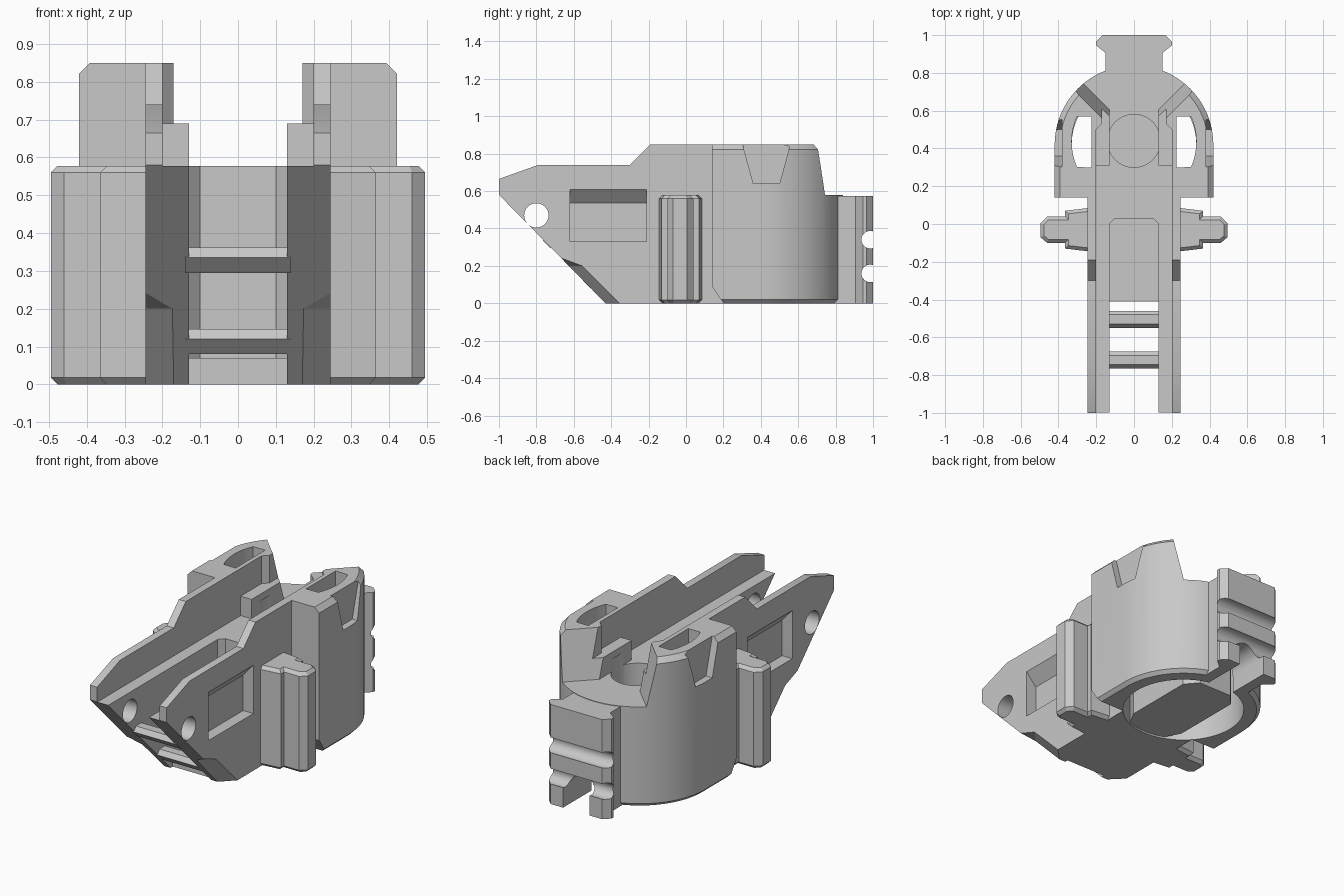
import bpy, bmesh, math
from mathutils import Vector

old = bpy.data.objects.get("Cube")
if old:
    bpy.data.objects.remove(old)

grey = bpy.data.materials.new("plain_grey")
grey.use_nodes = True
GREY = (0.58, 0.58, 0.58, 1)
grey.diffuse_color = GREY
grey.node_tree.nodes["Principled BSDF"].inputs["Base Color"].default_value = GREY


def finish(name, bm):
    bmesh.ops.recalc_face_normals(bm, faces=bm.faces)
    if bm.calc_volume(signed=True) < 0:
        bmesh.ops.reverse_faces(bm, faces=bm.faces)
    mesh = bpy.data.meshes.new(name)
    bm.to_mesh(mesh)
    bm.free()
    mesh.materials.append(grey)
    ob = bpy.data.objects.new(name, mesh)
    bpy.context.collection.objects.link(ob)
    return ob


def prism_mesh(pts, axis, lo, hi):
    """Closed prism: a flat outline swept along x, y or z."""
    i = "xyz".index(axis)

    def ring(level):
        return [bm.verts.new(p[:i] + (level,) + p[i:]) for p in pts]

    bm = bmesh.new()
    a, b = ring(lo), ring(hi)
    bm.faces.new(a)
    bm.faces.new(b[::-1])
    for k in range(len(pts)):
        bm.faces.new((a[k], a[k - 1], b[k - 1], b[k]))
    bmesh.ops.recalc_face_normals(bm, faces=bm.faces)
    return bm


def prism(name, pts, axis, lo, hi):
    return finish(name, prism_mesh(pts, axis, lo, hi))


def box(name, x0, x1, y0, y1, z0, z1):
    return prism(name, [(x0, y0), (x1, y0), (x1, y1), (x0, y1)], "z", z0, z1)


def hull(name, pts):
    bm = bmesh.new()
    for p in pts:
        bm.verts.new(p)
    bmesh.ops.convex_hull(bm, input=bm.verts)
    bmesh.ops.delete(bm, geom=[v for v in bm.verts if not v.link_faces], context="VERTS")
    return finish(name, bm)


def arc(cx, cy, r, a0, a1, n):
    return [(cx + r * math.cos(math.radians(a0 + (a1 - a0) * i / n)),
             cy + r * math.sin(math.radians(a0 + (a1 - a0) * i / n))) for i in range(n + 1)]


def circle(cx, cy, r, n=64):
    return arc(cx, cy, r, 0, 360, n)[:-1]


def mirrored(half):
    return half + [(-x, y) for x, y in reversed(half)]


def volume(mesh):
    bm = bmesh.new()
    bm.from_mesh(mesh)
    v = bm.calc_volume(signed=True)
    bm.free()
    return v


def boolean(target, tool, op):
    """Apply a boolean, taking the first solver whose volume is plausible."""
    before, size = volume(target.data), volume(tool.data)
    low, high = (before - size, before) if op == "DIFFERENCE" else (before, before + size)
    mod = target.modifiers.new("join", "BOOLEAN")
    mod.operation, mod.object = op, tool
    for solver in ("MANIFOLD", "EXACT", "FLOAT"):
        mod.solver = solver
        bpy.context.view_layer.update()
        graph = bpy.context.evaluated_depsgraph_get()
        mesh = bpy.data.meshes.new_from_object(target.evaluated_get(graph))
        after = volume(mesh)
        if low - .002 < after < high + .002 and abs(after - before) > 1e-6:
            target.data = mesh
            break
    target.modifiers.remove(mod)
    bpy.data.objects.remove(tool)


def cut(tool):
    boolean(frame, tool, "DIFFERENCE")


def add(tool):
    boolean(frame, tool, "UNION")


# Long body from its side profile
frame = prism("frame", [(-1, .58), (-1, .665), (-.79, .74), (-.3, .74), (-.19, .85),
                        (.4, .85), (.4, 0), (-.43, 0)], "x", -.245, .245)

# Round drum with chamfered rims
bm = prism_mesh([(-.42, .14), (.42, .14)] + arc(0, .42, .42, 0, 180, 48), "z", 0, .85)
for z, size in ((0, .02), (.85, .028)):
    rim = [e for e in bm.edges if all(abs(v.co.z - z) < .001 for v in e.verts)
           and any(v.co.y > .15 for v in e.verts)]
    bmesh.ops.bevel(bm, geom=rim, offset=size, segments=1, affect="EDGES")
add(finish("drum", bm))

# Rear mounting tab
add(prism("tab", mirrored([(.15, .76), (.15, .905), (.2, .945), (.2, .965), (.165, 1)]), "z", 0, .575))

# Channel along the top, small stops beside it, flared rear opening
cut(prism("channel", mirrored([(.2, -1.1), (.2, .5), (.17, .53), (.17, .95)]), "z", .578, 1))
for s in (-1, 1):
    x0, x1 = sorted((s * .13, s * .215))
    add(box("stop", x0, x1, .31, .68, .5, .69))
cut(hull("flare", [(x, abs(x) + c, z) for x in (-.5, 0, .5)
                   for c, z in ((.475, .578), (.38, .88))]
         + [(x, 1.1, z) for x in (-.5, .5) for z in (.578, .88)]))

# Drum cavity, centre core, top windows and socket
cut(prism("cavity", circle(0, .42, .33), "z", -.1, .5))
add(prism("core", mirrored([(.1, .07), (.17, .2), (.17, .62), (.11, .69)]), "z", .01, .55))
for s in (-1, 1):
    window = [(.225, .3)] + arc(0, .435, .33, -24, 24, 10) + [(.225, .57)]
    cut(prism("window", [(s * x, y) for x, y in window], "z", .4, 1))
cut(prism("socket", circle(0, .44, .14), "z", .3, .65))

# Front slot, open at the nose and floored behind
cut(prism("slot", mirrored([(.13, -1.1), (.13, 0), (.1, .03)]), "z", .07, .7))
cut(box("slot_front", -.13, .13, -1.1, -.41, -.1, .7))

# Cuts repeated on both sides
for s in (-1, 1):
    # sloped-top side recess
    cut(hull("recess", [(s * x, y, z) for y in (-.62, -.21)
                        for x, z in ((.18, .33), (.18, .535), (.246, .61), (.27, .63), (.27, .33))]))
    # lower nose chamfer
    cut(hull("nose_chamfer", [(s * x, y, z) for x, y, z in
                              ((.25, -.67, .245), (.25, -.55, .2), (.25, -.35, 0), (.25, -.33, -.02),
                               (.17, -.63, .2), (.17, -.43, 0), (.17, -.41, -.02),
                               (.25, -.72, .2), (.25, -.5, -.02))]))
    # pocket in the drum rim, and its lower front corner
    outer = sorted((s * .38, s * .5))
    cut(prism("pocket", [(.3, .86), (.56, .86), (.5, .64), (.36, .64)], "x", *outer))
    side = sorted((s * .2455, s * .5))
    cut(prism("drum_corner", [(.13, .105), (.13, -.01), (.207, -.01)], "x", *side))

# Pin hole through the nose
cut(prism("pin_hole", circle(-.8, .47, .065, 32), "x", -.4, .4))

# Grooves and arched opening in the tab
for z in (.34, .16):
    cut(prism("groove", circle(.985, z, .047, 24), "x", -.4, .4))
cut(prism("arch", [(.085, -.05)] + arc(0, .1, .085, 0, 180, 16) + [(-.085, -.05)], "y", .7, 1.1))

# Cross bars over the front slot
bar = [(-.765, .335), (-.725, .295), (-.69, .295), (-.675, .31), (-.675, .345), (-.695, .362), (-.745, .362)]
for name, d in (("upper_bar", 0), ("lower_bar", .215)):
    prism(name, [(y + d, z - d) for y, z in bar], "x", -.14, .14)

# Side lugs: stepped outline with chamfered ends
for name, s in (("left_lug", 1), ("right_lug", -1)):
    pts = [(.24, -.145), (.365, -.13), (.365, -.1), (.46, -.1), (.495, -.07),
           (.495, .005), (.46, .04), (.365, .04), (.365, .07), (.24, .085)]
    bm = prism_mesh([(s * x, y) for x, y in pts], "z", 0, .578)
    ends = [e for e in bm.edges if abs(e.verts[0].co.z - e.verts[1].co.z) < .001
            and max(abs(v.co.x) for v in e.verts) > .3]
    bmesh.ops.bevel(bm, geom=ends, offset=.018, segments=1, affect="EDGES")
    finish(name, bm)

# Smooth curved walls, crisp edges
bpy.ops.object.select_all(action="DESELECT")
frame.select_set(True)
bpy.context.view_layer.objects.active = frame
bpy.ops.object.shade_smooth_by_angle(angle=math.radians(25))
